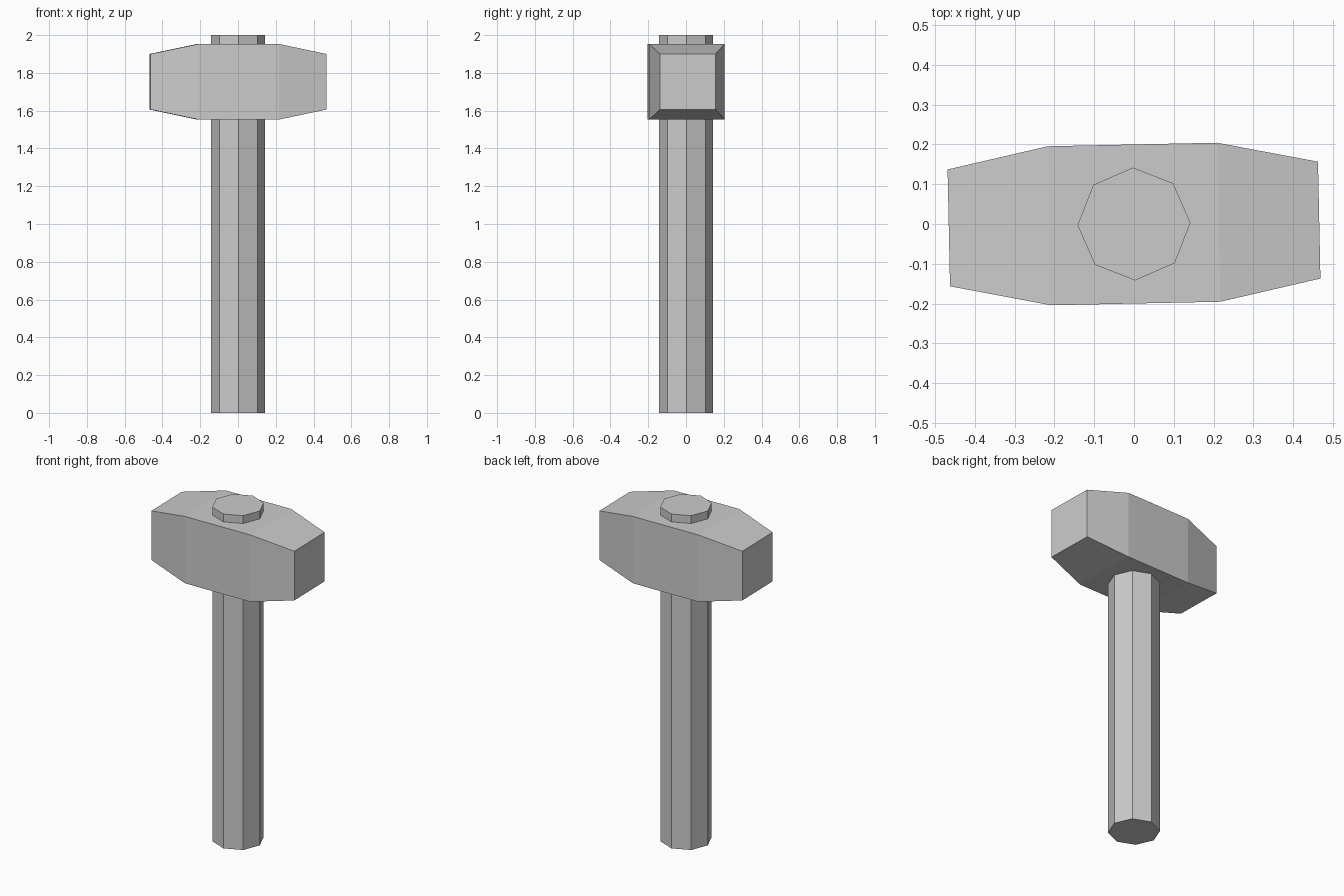
import bpy
import bmesh
from math import radians
from mathutils import Matrix

cube = bpy.data.objects.get("Cube")
if cube:
    bpy.data.objects.remove(cube, do_unlink=True)

TURN = Matrix.Rotation(radians(1.2), 4, 'Z')

# One plain grey for the whole tool
grey = bpy.data.materials.new("plain grey")
grey.use_nodes = True
colour = (0.6, 0.6, 0.6, 1)
grey.diffuse_color = colour
grey.node_tree.nodes["Principled BSDF"].inputs["Base Color"].default_value = colour


def add_part(name, bm):
    bmesh.ops.recalc_face_normals(bm, faces=bm.faces)
    bm.transform(TURN)
    mesh = bpy.data.meshes.new(name)
    bm.to_mesh(mesh)
    bm.free()
    mesh.materials.append(grey)
    obj = bpy.data.objects.new(name, mesh)
    bpy.context.collection.objects.link(obj)
    return obj


# Eight-sided handle running right through the head
bm = bmesh.new()
bmesh.ops.create_cone(bm, cap_ends=True, segments=8, radius1=0.142,
                      radius2=0.142, depth=2,
                      matrix=Matrix.Translation((0, 0, 1)))
add_part("handle", bm)

# Head: square sections lofted along x, tapering to both striking faces
bm = bmesh.new()
rings = []
for x, half in ((-0.466, 0.147), (-0.213, 0.2), (0.213, 0.2), (0.466, 0.147)):
    rings.append([bm.verts.new((x, sy * half, 1.753 + sz * half))
                  for sy, sz in ((-1, -1), (1, -1), (1, 1), (-1, 1))])
for a, b in zip(rings, rings[1:]):
    for i in range(4):
        j = (i + 1) % 4
        bm.faces.new((a[i], a[j], b[j], b[i]))
bm.faces.new(rings[0])
bm.faces.new(rings[-1])
add_part("hammer_head", bm)
